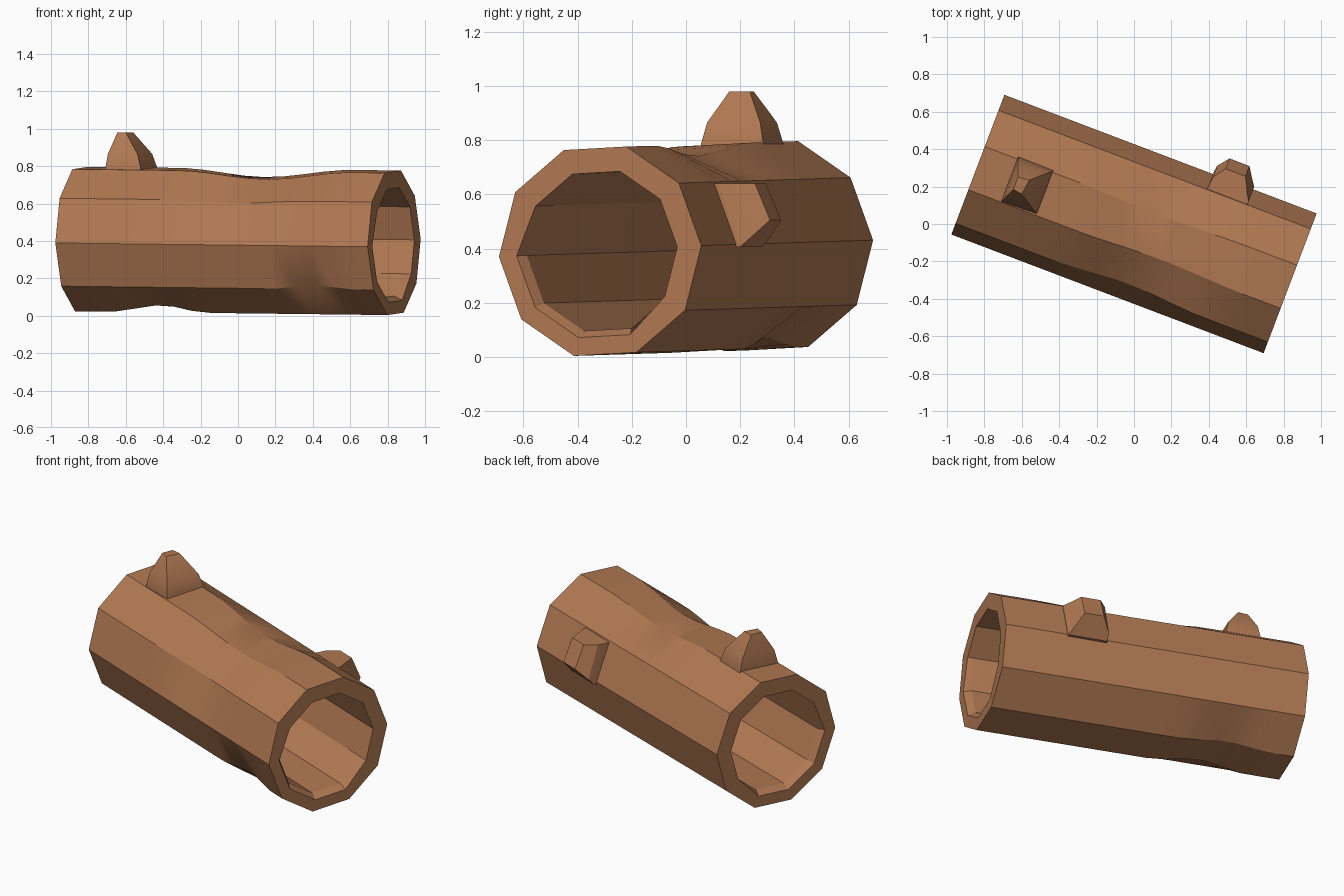
import bpy, bmesh, math
from mathutils import Vector

if "Cube" in bpy.data.objects:
    bpy.data.objects.remove(bpy.data.objects["Cube"])

SIDES, HALF, R_OUT, R_IN = 10, 0.893, 0.40, 0.305
YAW = math.radians(-20.8)
PHASE = math.radians(3)

bark = bpy.data.materials.new("bark_brown")
bark.use_nodes = True
colour = (0.44, 0.19, 0.085, 1)
bark.diffuse_color = colour
bark.node_tree.nodes["Principled BSDF"].inputs["Base Color"].default_value = colour


def finish(name, bm):
    """Turn a bmesh into a shaded object with the bark material."""
    bmesh.ops.recalc_face_normals(bm, faces=bm.faces)
    mesh = bpy.data.meshes.new(name)
    bm.to_mesh(mesh)
    bm.free()
    mesh.materials.append(bark)
    obj = bpy.data.objects.new(name, mesh)
    bpy.context.collection.objects.link(obj)
    bpy.ops.object.select_all(action="DESELECT")
    obj.select_set(True)
    bpy.context.view_layer.objects.active = obj
    bpy.ops.object.shade_smooth_by_angle(angle=math.radians(25))
    return obj


def bridge(bm, a, b):
    for i in range(len(a)):
        j = (i + 1) % len(a)
        bm.faces.new((a[i], a[j], b[j], b[i]))


# Worn dents in the bark: (ridge number, position along log, half width, depth)
DENTS = [(2, 0.12, 0.50, 0.045), (3, 0.21, 0.50, 0.045), (4, 0.08, 0.45, 0.03),
         (6, 0.55, 0.25, 0.03), (7, -0.41, 0.28, 0.04), (8, -0.50, 0.28, 0.04)]


def bark_radius(k, u):
    r = R_OUT
    for ridge, centre, width, depth in DENTS:
        if ridge == k and abs(u - centre) < width:
            r -= depth * (0.5 + 0.5 * math.cos(math.pi * (u - centre) / width))
    return r


def lip_radius(k, u):
    return R_IN + (0.025 if 5 <= k <= 8 else 0)


def bore_radius(k, u):
    return R_IN


def log_ring(bm, u, radius):
    ring = []
    for k in range(SIDES):
        a = PHASE + math.tau * k / SIDES
        r = radius(k, u)
        ring.append(bm.verts.new((u, r * math.cos(a), 0.40 - 0.0112 * u + r * math.sin(a))))
    return ring


# Hollow log: outer skin, end rims and bore as one closed loop of rings
bm = bmesh.new()
steps = 16
rings = [log_ring(bm, HALF * (2 * i / steps - 1), bark_radius) for i in range(steps + 1)]
for u, radius in ((HALF, lip_radius), (HALF - 0.04, bore_radius),
                  (0.04 - HALF, bore_radius), (-HALF, lip_radius)):
    rings.append(log_ring(bm, u, radius))
for i, ring in enumerate(rings):
    bridge(bm, ring, rings[(i + 1) % len(rings)])
hollow_log = finish("hollow_log", bm)
hollow_log.rotation_euler.z = YAW


def stub(name, layers):
    """Broken branch lofted through four-cornered layers and capped."""
    bm = bmesh.new()
    loops = [[bm.verts.new(Vector(p)) for p in layer] for layer in layers]
    for a, b in zip(loops, loops[1:]):
        bridge(bm, a, b)
    bm.faces.new(loops[0])
    bm.faces.new(loops[-1])
    return finish(name, bm)


# Top branch stub, tapering to a small flat tip
base = [(-0.62, 0.36), (-0.43, 0.285), (-0.52, 0.055), (-0.71, 0.12)]
tip = [(-0.62, 0.25), (-0.56, 0.235), (-0.60, 0.16), (-0.645, 0.185)]
middle = [Vector(b).lerp(Vector(t), 0.22) for b, t in zip(base, tip)]
stub("top_branch_stub", [[(*p, z) for p in pts]
                         for pts, z in ((base, 0.74), (base, 0.785), (middle, 0.865), (tip, 0.98))])

# Back branch stub, in log space: (along, outward, up)
side = stub("back_branch_stub", [
    [(0.30, 0.27, 0.64), (0.53, 0.27, 0.64), (0.53, 0.35, 0.405), (0.30, 0.35, 0.405)],
    [(0.30, 0.33, 0.64), (0.53, 0.33, 0.64), (0.53, 0.414, 0.405), (0.30, 0.414, 0.405)],
    [(0.306, 0.385, 0.64), (0.505, 0.375, 0.64), (0.505, 0.45, 0.443), (0.306, 0.45, 0.443)],
    [(0.353, 0.45, 0.64), (0.467, 0.45, 0.64), (0.467, 0.509, 0.505), (0.353, 0.509, 0.505)],
])
side.rotation_euler.z = YAW
